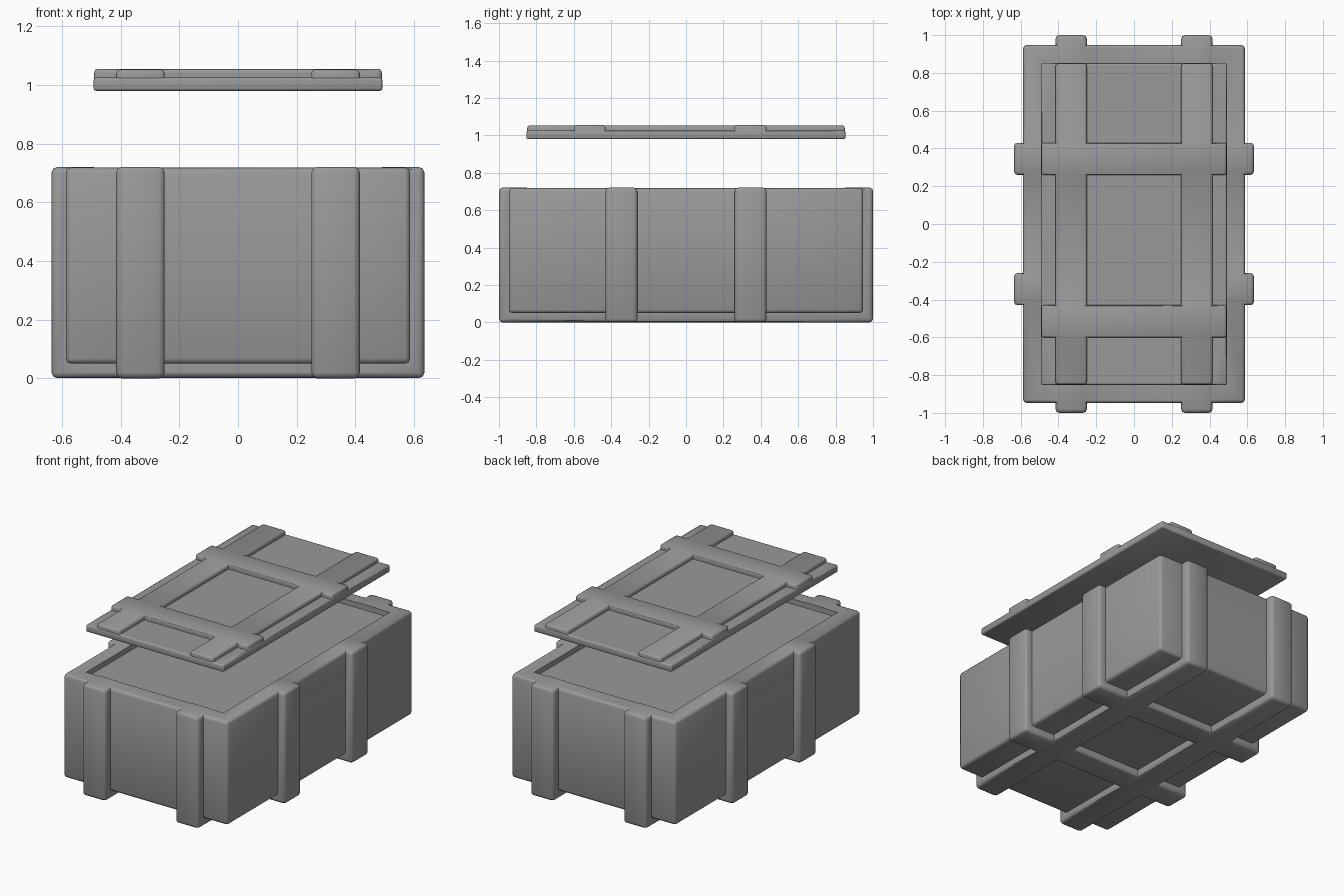
import bpy, bmesh, math

if "Cube" in bpy.data.objects:
    bpy.data.objects.remove(bpy.data.objects["Cube"])

# Dark grey finish
grey = bpy.data.materials.new("dark_grey")
grey.diffuse_color = (.32, .32, .32, 1)
grey.use_nodes = True
grey.node_tree.nodes["Principled BSDF"].inputs["Base Color"].default_value = grey.diffuse_color


def box(name, x, y, z, bevel=0.0):
    """Axis-aligned block from (min, max) ranges, with rounded edges."""
    bm = bmesh.new()
    bmesh.ops.create_cube(bm, size=1)
    for v in bm.verts:
        for i, r in enumerate((x, y, z)):
            v.co[i] = r[1] if v.co[i] > 0 else r[0]
    if bevel:
        bmesh.ops.bevel(bm, geom=bm.edges[:], offset=bevel, segments=2,
                        profile=0.5, affect='EDGES')
    bmesh.ops.recalc_face_normals(bm, faces=bm.faces[:])
    mesh = bpy.data.meshes.new(name)
    bm.to_mesh(mesh)
    bm.free()
    mesh.materials.append(grey)
    ob = bpy.data.objects.new(name, mesh)
    bpy.context.collection.objects.link(ob)
    return ob


def combine(target, tool, operation):
    """Apply a boolean and remove the tool object."""
    bpy.context.view_layer.objects.active = target
    mod = target.modifiers.new(operation.lower(), 'BOOLEAN')
    mod.operation = operation
    mod.solver = 'EXACT'
    mod.object = tool
    bpy.ops.object.modifier_apply(modifier=mod.name)
    bpy.data.objects.remove(tool, do_unlink=True)


def smooth(ob):
    bpy.ops.object.select_all(action='DESELECT')
    ob.select_set(True)
    bpy.context.view_layer.objects.active = ob
    bpy.ops.object.shade_smooth_by_angle(angle=math.radians(60))


# Crate body
crate = box("crate_body", (-.587, .587), (-.947, .947), (.05, .718), .018)

# Ribs wrapping the sides, ends and underside
for s in (-1, 1):
    y = sorted((s * .26, s * .43))
    combine(crate, box("side_rib", (-.635, .635), y, (.001, .720), .018), 'UNION')
for s in (-1, 1):
    x = sorted((s * .25, s * .415))
    combine(crate, box("end_rib", x, (-1, 1), (0, .721), .019), 'UNION')

# Shallow seat for the lid
combine(crate, box("lid_seat", (-.49, .49), (-.85, .85), (.685, .9)), 'DIFFERENCE')
smooth(crate)

# Floating lid with two long and two cross ribs
lid = box("lid", (-.492, .492), (-.852, .852), (.98, 1.025), .008)
for s in (-1, 1):
    x = sorted((s * .25, s * .415))
    combine(lid, box("lid_long_rib", x, (-.849, .849), (.99, 1.052), .012), 'UNION')
for y in ((-.60, -.43), (.26, .43)):
    combine(lid, box("lid_cross_rib", (-.49, .49), y, (.991, 1.055), .012), 'UNION')
smooth(lid)
